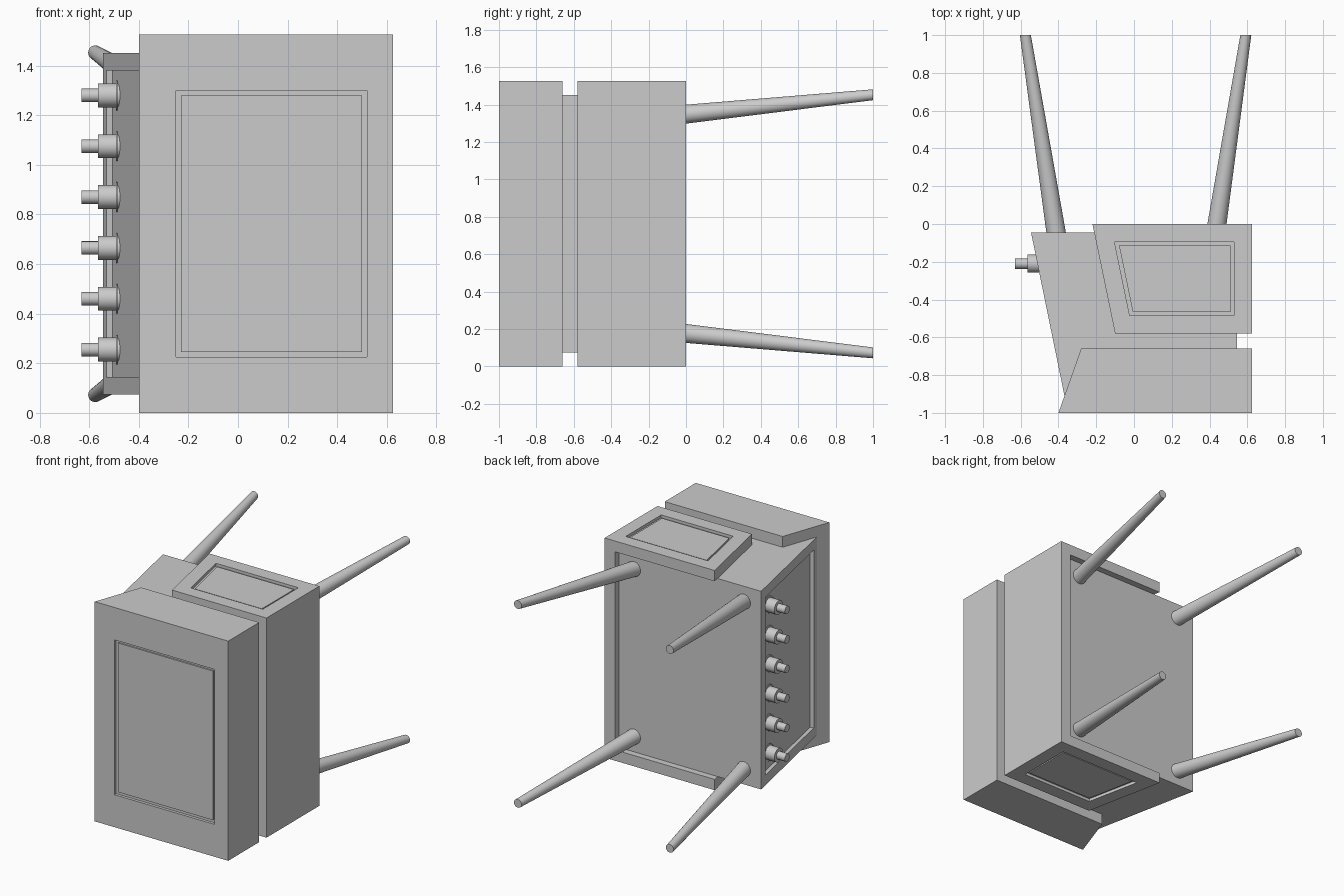
import bpy, bmesh, math
from mathutils import Matrix, Vector

cube = bpy.data.objects.get("Cube")
if cube:
    bpy.data.objects.remove(cube, do_unlink=True)

HEIGHT, WALL = 1.525, 0.075

grey = bpy.data.materials.new("plain_grey")
grey.use_nodes = True
grey.diffuse_color = (0.6, 0.6, 0.6, 1)
grey.node_tree.nodes["Principled BSDF"].inputs["Base Color"].default_value = (0.6, 0.6, 0.6, 1)


def finish(name, bm, smooth=False):
    mesh = bpy.data.meshes.new(name)
    bm.to_mesh(mesh)
    bm.free()
    mesh.materials.append(grey)
    obj = bpy.data.objects.new(name, mesh)
    bpy.context.collection.objects.link(obj)
    if smooth:
        bpy.ops.object.select_all(action='DESELECT')
        obj.select_set(True)
        bpy.context.view_layer.objects.active = obj
        bpy.ops.object.shade_smooth_by_angle(angle=math.radians(40))
    return obj


def prism(outline, z0, z1):
    """Upright prism from a plan outline."""
    bm = bmesh.new()
    base = bm.faces.new([bm.verts.new((x, y, z0)) for x, y in outline])
    top = bmesh.ops.extrude_face_region(bm, geom=[base])["geom"]
    bmesh.ops.translate(bm, verts=[g for g in top if isinstance(g, bmesh.types.BMVert)],
                        vec=(0, 0, z1 - z0))
    bmesh.ops.recalc_face_normals(bm, faces=bm.faces[:])
    return bm


def facing(bm, direction):
    bm.normal_update()
    return max(bm.faces, key=lambda f: f.normal.dot(Vector(direction)))


def inset(bm, face, thickness, depth):
    bmesh.ops.inset_individual(bm, faces=[face], thickness=thickness, depth=depth,
                               use_even_offset=True)


def framed_panel(bm, direction, margin, low=None, high=None):
    """Sunken frame with a slightly raised panel inside it."""
    face = facing(bm, direction)
    inset(bm, face, margin, 0)
    if low:
        for v in face.verts:
            v.co = [min(max(c, a), b) for c, a, b in zip(v.co, low, high)]
    inset(bm, face, 0, -0.02)
    inset(bm, face, 0.02, 0)
    inset(bm, face, 0, 0.01)


def rod(bm, start, end, r1, r2, sides=32):
    """Tapered round bar whose end caps stay square to the nearest main axis."""
    a, b = Vector(start), Vector(end)
    d = b - a
    if abs(d.y) > abs(d.x):
        u, w = Vector((1, 0, 0)), Vector((0, 0, -1))
    else:
        u, w = Vector((0, 1, 0)), Vector((0, 0, 1))
    if u.cross(w).dot(d) < 0:
        w = -w
    m = Matrix((u, w, d)).transposed().to_4x4()
    m.translation = (a + b) / 2
    bmesh.ops.create_cone(bm, cap_ends=True, segments=sides, radius1=r1, radius2=r2,
                          depth=1, matrix=m)


# Front slab with its framed panel
bm = prism([(-0.4, -1), (0.625, -1), (0.625, -0.66), (-0.28, -0.66)], 0, HEIGHT)
framed_panel(bm, (0, -1, 0), 0.1, (-0.25, -1, 0.225), (0.52, -1, 1.3))
finish("front_slab", bm)

# Inner body with a sunken control side
bm = prism([(-0.545, -0.045), (-0.364, -0.93), (0.545, -0.93), (0.545, -0.045)],
           WALL, HEIGHT - WALL)
side = facing(bm, (-1, 0, 0))
side_normal = side.normal.copy()
inset(bm, side, 0.07, 0)
inset(bm, side, 0, -0.025)
finish("inner_body", bm)

# Outer shell wrapping three sides of the body
bm = prism([(-0.22, 0), (-0.1, -0.58), (0.625, -0.58), (0.625, 0)], 0, HEIGHT)
for z in (1, -1):
    framed_panel(bm, (0, 0, z), 0.095)
shell = finish("outer_shell", bm)
cutter = finish("shell_cutter", prism([(-1, -1), (0.545, -1), (0.545, 1), (-1, 1)],
                                      WALL, HEIGHT - WALL))
cutter.hide_render = True
mod = shell.modifiers.new("hollow", 'BOOLEAN')
mod.operation = 'DIFFERENCE'
mod.solver = 'EXACT'
mod.object = cutter
bpy.context.view_layer.objects.active = shell
bpy.ops.object.modifier_apply(modifier=mod.name)
bpy.data.objects.remove(cutter, do_unlink=True)

# Six stepped knobs with thin collars on the slanted side
for i in range(6):
    y, z = -0.21, 0.255 + 0.205 * i
    bm = bmesh.new()
    rod(bm, (-0.46, y, z), (-0.565, y, z), 0.048, 0.048)
    rod(bm, (-0.56, y, z), (-0.63, y, z), 0.027, 0.027)
    floor = Vector((-0.511, y, z)) - side_normal * 0.025
    rod(bm, floor, floor + side_normal * 0.006, 0.06, 0.06)
    finish(f"knob_{i + 1}", bm, smooth=True)

# Four splayed tapering legs
for side_name, x0, x1 in (("right", -0.41, -0.575), ("left", 0.43, 0.592)):
    for level, s in (("upper", 1), ("lower", -1)):
        mid = HEIGHT / 2
        bm = bmesh.new()
        rod(bm, (x0, -0.06, mid + s * 0.58), (x1, 1, mid + s * 0.69), 0.052, 0.029)
        finish(f"{level}_{side_name}_leg", bm, smooth=True)
